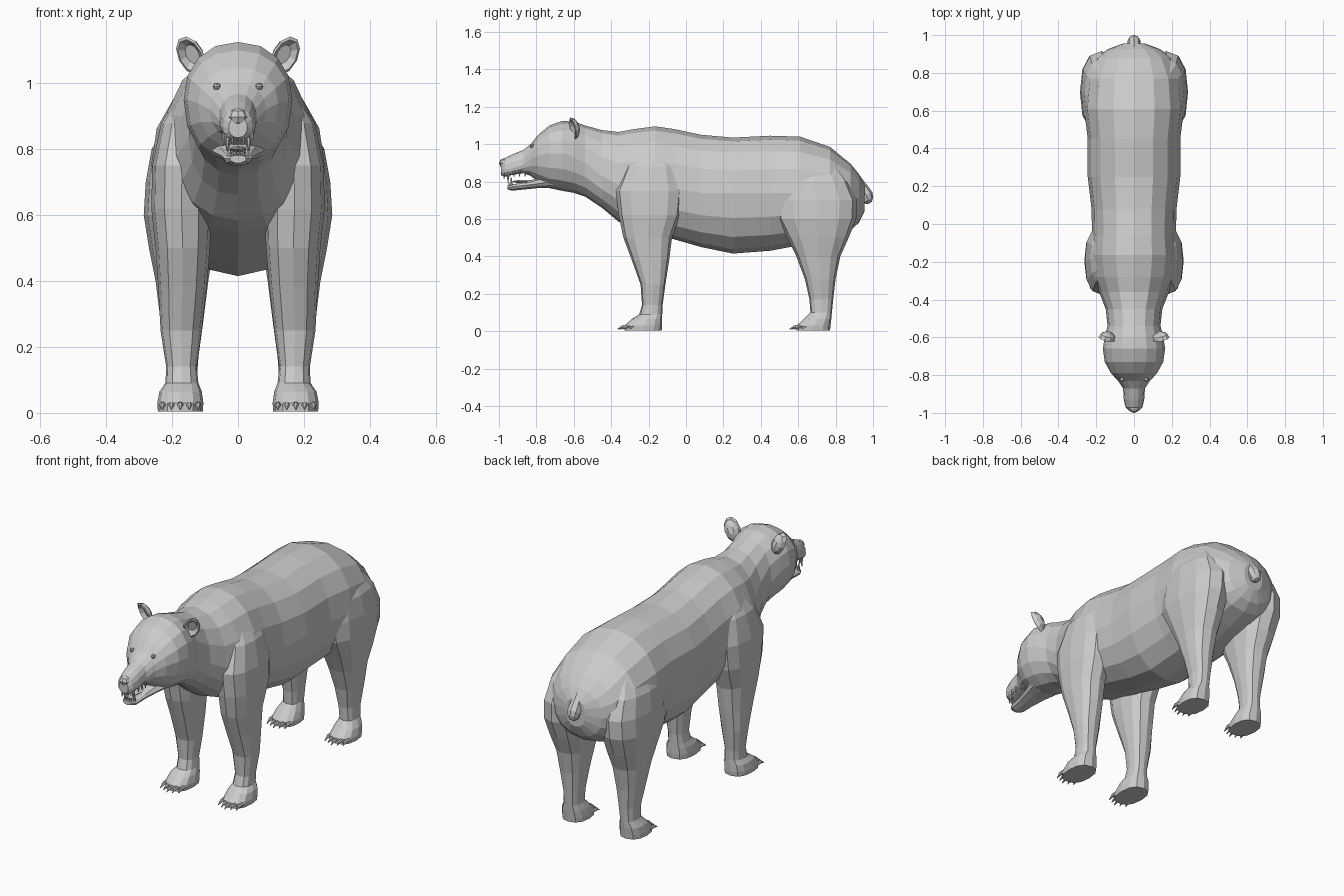
import bpy, bmesh
from math import cos, sin, pi, radians
from mathutils import Vector, Matrix, Euler


def power(v, p):
    return (1 if v >= 0 else -1) * abs(v) ** p


def add_loft(bm, rings):
    """Skin a list of point rings and cap both ends."""
    loops = [[bm.verts.new(p) for p in r] for r in rings]
    n = len(loops[0])
    for a, b in zip(loops, loops[1:]):
        for i in range(n):
            bm.faces.new((a[i], a[(i + 1) % n], b[(i + 1) % n], b[i]))
    bm.faces.new(loops[0])
    bm.faces.new(loops[-1])


def make(name, lofts, mirror=False):
    bm = bmesh.new()
    for rings in lofts:
        add_loft(bm, rings)
    bmesh.ops.recalc_face_normals(bm, faces=bm.faces)
    me = bpy.data.meshes.new(name)
    bm.to_mesh(me)
    bm.free()
    ob = bpy.data.objects.new(name, me)
    bpy.context.collection.objects.link(ob)
    if mirror:
        mod = ob.modifiers.new("mirror", 'MIRROR')
        mod.use_mirror_merge = False
    return ob


def cross_ring(y, top, mid, bot, w, n=16, p=0.92):
    """Egg-shaped section across the body at y."""
    pts = []
    for i in range(n):
        t = 2 * pi * i / n
        h = top - mid if sin(t) >= 0 else mid - bot
        pts.append((w * power(cos(t), p), y, mid + h * power(sin(t), p)))
    return pts


def leg_ring(z, y0, y1, x0, x1, n=12, p=0.82):
    """Rounded-box section of a leg at height z."""
    return [((x0 + x1) / 2 + (x1 - x0) / 2 * power(cos(2 * pi * i / n), p),
             (y0 + y1) / 2 + (y1 - y0) / 2 * power(sin(2 * pi * i / n), p), z)
            for i in range(n)]


def tube(path, n=6):
    """Round tube along (x, y, z, radius) points."""
    rings = []
    d = (Vector(path[-1][:3]) - Vector(path[0][:3])).normalized()
    q = d.to_track_quat('Z', 'Y')
    for x, y, z, r in path:
        rings.append([Vector((x, y, z)) + q @ Vector((r * cos(2 * pi * i / n), r * sin(2 * pi * i / n), 0))
                      for i in range(n)])
    return rings


def ball(name, loc, size, mirror=False, n=8):
    rings = [[(loc[0] + size[0] * cos(a) * cos(2 * pi * i / n),
               loc[1] + size[1] * cos(a) * sin(2 * pi * i / n),
               loc[2] + size[2] * sin(a)) for i in range(n)]
             for a in (radians(d) for d in (-80, -45, 0, 45, 80))]
    return make(name, [rings], mirror)


# Trunk, neck, skull and upper muzzle: y, top, widest height, bottom, half width
body = [
    (.955, .79, .72, .64, .06), (.925, .84, .71, .58, .14), (.88, .895, .72, .54, .20),
    (.77, .985, .74, .50, .25), (.61, 1.04, .74, .46, .265), (.45, 1.045, .74, .43, .245),
    (.25, 1.035, .74, .415, .245), (.08, 1.05, .74, .45, .225), (-.06, 1.08, .76, .49, .222),
    (-.165, 1.095, .78, .52, .232), (-.28, 1.08, .78, .55, .215), (-.36, 1.065, .78, .585, .185),
    (-.45, 1.075, .83, .66, .15), (-.54, 1.10, .90, .72, .14), (-.60, 1.12, .93, .74, .155),
    (-.66, 1.125, .95, .75, .165), (-.73, 1.10, .95, .765, .155), (-.79, 1.05, .94, .80, .122),
    (-.83, 1.00, .92, .83, .085), (-.87, .968, .89, .845, .058), (-.93, .945, .87, .835, .054),
    (-.97, .925, .865, .825, .045), (-.988, .90, .865, .835, .028)]
make("body_and_head", [[cross_ring(*r) for r in body]])

# Lower jaw and tongue
jaw = [(-.68, .84, .81, .765, .10), (-.78, .825, .79, .765, .07), (-.86, .797, .78, .757, .05),
       (-.93, .785, .772, .75, .043), (-.955, .782, .772, .758, .025)]
make("lower_jaw", [[cross_ring(*r, n=10) for r in jaw]])
ball("tongue", (0, -.86, .80), (.026, .07, .009))

# Nose and eyes
ball("nose", (0, -.973, .898), (.031, .027, .026))
ball("eye", (.064, -.822, .99), (.012, .013, .011), True)

# Teeth: canines and small front teeth, upper and lower
teeth = [tube([(.032, -.95, .845, .009), (.034, -.952, .795, .002)]),
         tube([(.027, -.932, .775, .008), (.029, -.935, .822, .002)])]
for x in (.006, .017):
    teeth.append(tube([(x, -.972, .84, .005), (x, -.974, .815, .003)]))
    teeth.append(tube([(x, -.945, .775, .005), (x, -.947, .796, .003)]))
for y in (-.86, -.89, -.92):
    teeth.append(tube([(.043, y, .86, .008), (.043, y, .828, .003)]))
make("teeth", teeth, True)

# Ears: hollow cups turned outward and tilted forward
place = Matrix.Translation((.143, -.605, 1.083)) @ Euler(
    (radians(18), radians(20), radians(25))).to_matrix().to_4x4()
cup = [(.034, .35), (.02, .82), (0, 1), (-.003, .85), (.016, .5)]
make("ear", [[[place @ Vector((.042 * s * cos(2 * pi * i / 10), d, .064 * s * sin(2 * pi * i / 10)))
               for i in range(10)] for d, s in cup]], True)

# Legs with feet: height, front, back, inner side, outer side
front_leg = [
    (.98, -.26, -.10, .08, .17), (.88, -.32, -.05, .08, .233), (.75, -.375, -.015, .08, .26),
    (.62, -.36, -.03, .08, .263), (.50, -.335, -.075, .085, .25), (.38, -.29, -.09, .095, .242),
    (.25, -.243, -.11, .11, .235), (.14, -.235, -.125, .125, .218), (.09, -.25, -.127, .12, .22),
    (.065, -.29, -.127, .11, .238), (.03, -.328, -.127, .105, .245), (.004, -.33, -.13, .107, .243)]
hind_leg = [
    (.92, .55, .78, .10, .195), (.80, .50, .87, .08, .262), (.70, .48, .915, .065, .28),
    (.60, .485, .91, .065, .286), (.50, .54, .87, .075, .27), (.40, .59, .825, .09, .25),
    (.28, .635, .80, .105, .235), (.17, .66, .787, .12, .215), (.10, .665, .78, .125, .215),
    (.065, .63, .777, .112, .236), (.03, .592, .773, .105, .243), (.004, .59, .77, .107, .241)]
make("front_leg", [[leg_ring(*r) for r in front_leg]], True)
make("hind_leg", [[leg_ring(*r) for r in hind_leg]], True)

# Five curved claws per foot
for name, y in (("front_claws", -.32), ("hind_claws", .60)):
    claws = []
    for k in range(-2, 3):
        x, back = .175 + k * .027, abs(k) * .012
        claws.append(tube([(x, y + back + .02, .024, .011), (x, y + back - .02, .024, .009),
                           (x, y + back - .047, .01, .002)]))
    make(name, claws, True)

# Tail
make("tail", [tube([(0, .90, .82, .03), (0, .94, .765, .032), (0, .965, .725, .036),
                    (0, .975, .70, .03), (0, .983, .685, .012)], 8)])
